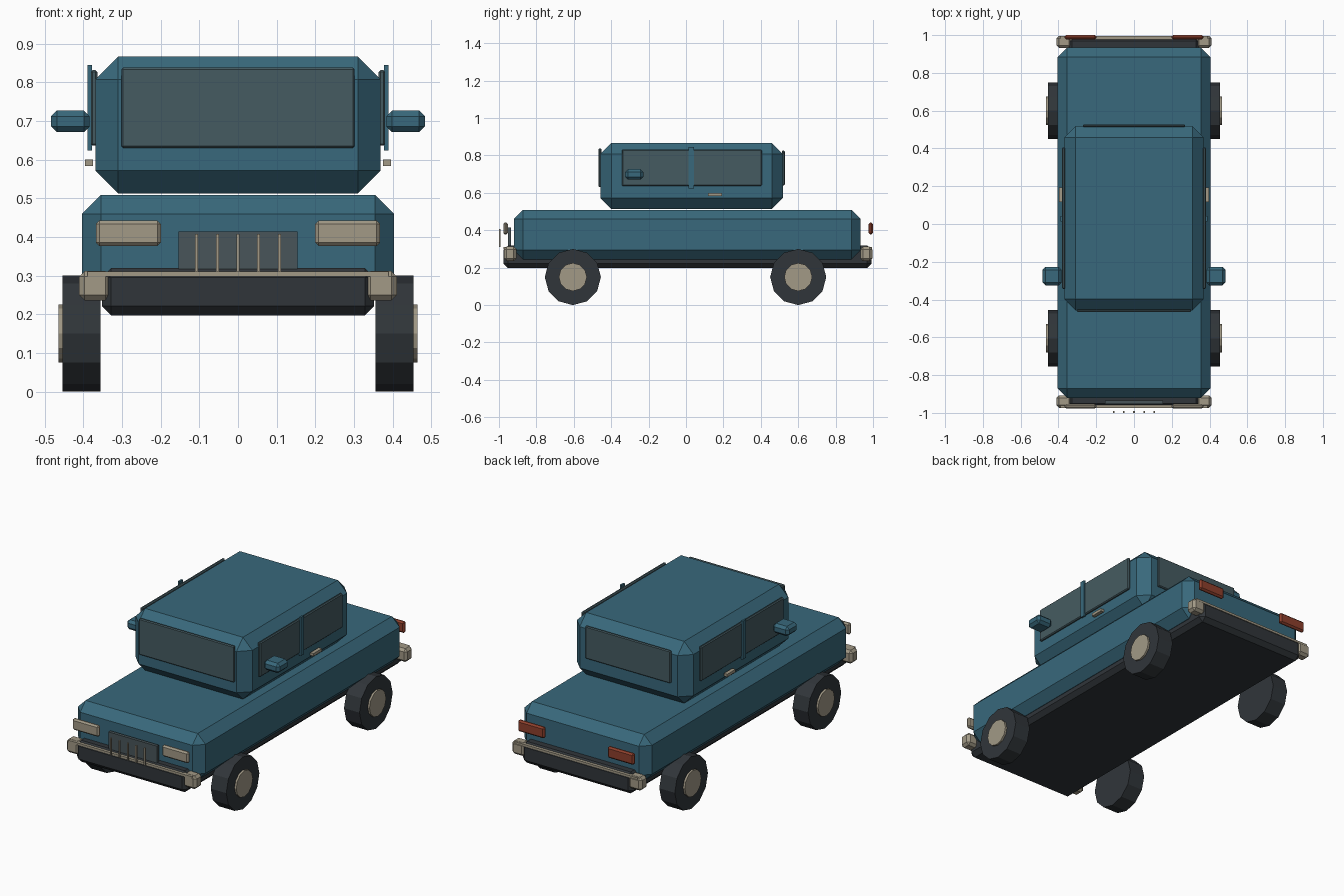
import bpy, bmesh
from math import radians
from mathutils import Matrix

if "Cube" in bpy.data.objects:
    bpy.data.objects.remove(bpy.data.objects["Cube"])


def material(name, rgb):
    m = bpy.data.materials.new(name)
    m.diffuse_color = (*rgb, 1)
    m.use_nodes = True
    m.node_tree.nodes["Principled BSDF"].inputs["Base Color"].default_value = m.diffuse_color
    return m


PAINT = material("paint", (0.04, 0.14, 0.2))
GLASS = material("glass", (0.06, 0.105, 0.12))
DARK = material("dark", (0.03, 0.036, 0.042))
GREY = material("grille_grey", (0.065, 0.09, 0.1))
TRIM = material("trim", (0.36, 0.32, 0.24))
RED = material("red", (0.27, 0.05, 0.025))


def finish(bm, name, mat):
    bmesh.ops.recalc_face_normals(bm, faces=bm.faces)
    me = bpy.data.meshes.new(name)
    bm.to_mesh(me)
    bm.free()
    me.materials.append(mat)
    ob = bpy.data.objects.new(name, me)
    bpy.context.collection.objects.link(ob)
    return ob


def box(name, mat, x, y, z, bevel=0.0):
    """Box from (min, max) ranges, with flat chamfered edges."""
    r = [sorted(v) for v in (x, y, z)]
    bm = bmesh.new()
    bmesh.ops.create_cube(bm, size=1)
    bmesh.ops.scale(bm, verts=bm.verts, vec=[b - a for a, b in r])
    bmesh.ops.translate(bm, verts=bm.verts, vec=[(a + b) / 2 for a, b in r])
    if bevel:
        bmesh.ops.bevel(bm, geom=bm.edges[:], offset=bevel, segments=1,
                        profile=0.5, affect='EDGES')
    return finish(bm, name, mat)


def pair(name, mat, x, y, z, bevel=0.0):
    """The same box on the left and right sides."""
    for side, s in (("left", -1), ("right", 1)):
        box(f"{name}_{side}", mat, (s * x[0], s * x[1]), y, z, bevel)


def disc(name, mat, x, y, z, radius, sides=12):
    """Low-poly cylinder along x with a corner pointing down."""
    bm = bmesh.new()
    bmesh.ops.create_cone(bm, cap_ends=True, segments=sides, radius1=radius,
                          radius2=radius, depth=abs(x[1] - x[0]))
    m = Matrix.Translation(((x[0] + x[1]) / 2, y, z)) @ Matrix.Rotation(radians(90), 4, 'Y')
    bmesh.ops.transform(bm, matrix=m, verts=bm.verts)
    return finish(bm, name, mat)


# Main masses
box("chassis", DARK, (-0.352, 0.352), (-0.975, 0.993), (0.197, 0.319), 0.024)
box("body", PAINT, (-0.404, 0.404), (-0.92, 0.934), (0.245, 0.509), 0.049)
box("cabin", PAINT, (-0.369, 0.369), (-0.457, 0.518), (0.513, 0.867), 0.059)

# Windows
box("windshield", GLASS, (-0.302, 0.302), (-0.467, -0.452), (0.63, 0.838), 0.005)
box("rear_window", GLASS, (-0.27, 0.27), (0.513, 0.528), (0.64, 0.826), 0.005)
pair("side_window", GLASS, (0.364, 0.381), (-0.343, 0.405), (0.636, 0.832), 0.005)

# Side details
pair("door_pillar", PAINT, (0.378, 0.389), (0.013, 0.042), (0.624, 0.845))
pair("door_handle", TRIM, (0.375, 0.396), (0.117, 0.193), (0.584, 0.6))
pair("side_mirror", PAINT, (0.384, 0.484), (-0.325, -0.228), (0.671, 0.727), 0.015)

# Bumpers
for end, y, bar_y in (("front", (-0.973, -0.907), (-0.975, -0.953)),
                      ("rear", (0.932, 0.996), (0.972, 0.994))):
    box(f"{end}_bumper_bar", TRIM, (-0.39, 0.39), bar_y, (0.298, 0.311))
    pair(f"{end}_bumper_end", TRIM, (0.329, 0.411), y, (0.236, 0.312), 0.014)

# Lights
pair("headlight", TRIM, (0.199, 0.368), (-0.977, -0.953), (0.377, 0.442), 0.009)
pair("tail_light", RED, (0.199, 0.368), (0.976, 1.0), (0.377, 0.442), 0.009)

# Grille
box("grille", GREY, (-0.154, 0.154), (-0.953, -0.935), (0.3, 0.414))
for i in range(5):
    x = (i - 2) * 0.0535
    box(f"grille_bar_{i + 1}", TRIM, (x - 0.004, x + 0.004), (-1.0, -0.991), (0.31, 0.408))

# Wheels
for end, y in (("front", -0.605), ("rear", 0.6)):
    for side, s in (("left", -1), ("right", 1)):
        disc(f"{end}_{side}_tyre", DARK, (s * 0.356, s * 0.454), y, 0.15, 0.15)
        disc(f"{end}_{side}_hub", TRIM, (s * 0.42, s * 0.465), y, 0.15, 0.075)
